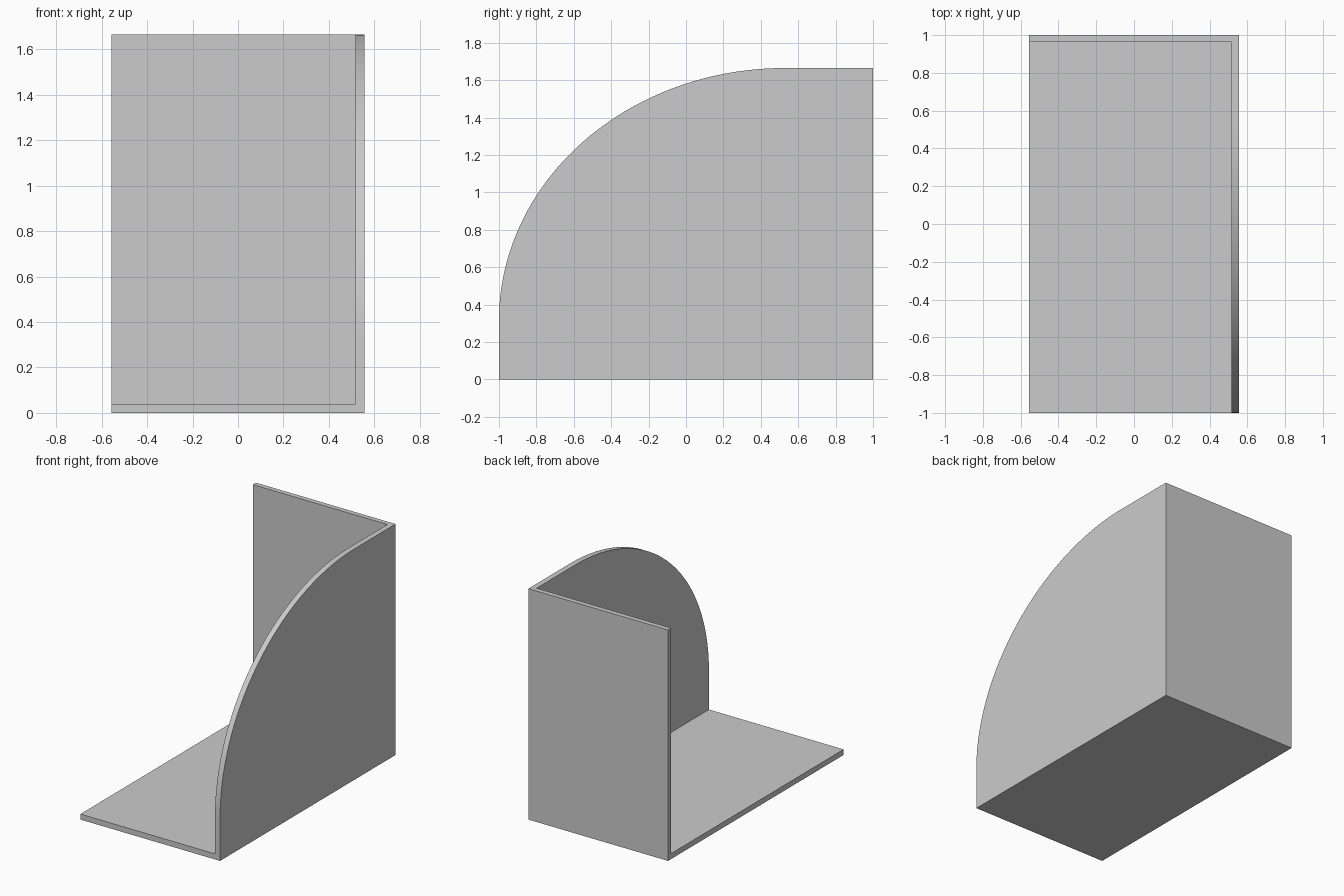
import bpy
import bmesh
from math import sin, cos, pi, radians

cube = bpy.data.objects.get("Cube")
if cube:
    bpy.data.objects.remove(cube, do_unlink=True)

HALF_W, DEPTH, HEIGHT = 0.557, 1.0, 1.665   # half width, half depth, full height
WALL = 0.04                                 # panel thickness
ARC_Y, ARC_Z = 1.53, 1.35                   # radii of the rounded front edge
STEPS = 48

grey = bpy.data.materials.new("plain grey")
grey.use_nodes = True
colour = (0.6, 0.6, 0.6, 1)
grey.diffuse_color = colour
grey.node_tree.nodes["Principled BSDF"].inputs["Base Color"].default_value = colour


def extrude_profile(name, points, x0, x1):
    """Extrude a closed (y, z) outline along x."""
    bm = bmesh.new()
    face = bm.faces.new([bm.verts.new((x0, y, z)) for y, z in points])
    result = bmesh.ops.extrude_face_region(bm, geom=[face])
    moved = [v for v in result["geom"] if isinstance(v, bmesh.types.BMVert)]
    bmesh.ops.translate(bm, verts=moved, vec=(x1 - x0, 0, 0))
    bmesh.ops.recalc_face_normals(bm, faces=bm.faces)
    mesh = bpy.data.meshes.new(name)
    bm.to_mesh(mesh)
    bm.free()
    obj = bpy.data.objects.new(name, mesh)
    mesh.materials.append(grey)
    bpy.context.collection.objects.link(obj)
    return obj


# Side outline: square at the back, rounded at the upper front
outline = [(DEPTH, HEIGHT), (DEPTH, 0), (-DEPTH, 0)]
for i in range(STEPS + 1):
    a = pi / 2 * i / STEPS
    outline.append((-DEPTH + ARC_Y * (1 - cos(a)), HEIGHT - ARC_Z * (1 - sin(a))))
bracket = extrude_profile("corner_bracket", outline, -HALF_W, HALF_W)

# Hollow out the block, leaving the floor, back wall and left side wall
y_in = DEPTH - WALL * 0.9
hollow = [(-2, WALL), (y_in, WALL), (y_in, 3), (-2, 3)]
cutter = extrude_profile("hollow_cutter", hollow, -2, HALF_W - WALL)
cutter.hide_render = True

cut = bracket.modifiers.new("hollow", "BOOLEAN")
cut.operation = "DIFFERENCE"
cut.solver = "EXACT"
cut.object = cutter

bpy.ops.object.select_all(action="DESELECT")
bracket.select_set(True)
bpy.context.view_layer.objects.active = bracket
bpy.ops.object.modifier_apply(modifier=cut.name)
bpy.data.objects.remove(cutter, do_unlink=True)

# Smooth only the curved rim
bpy.ops.object.shade_smooth_by_angle(angle=radians(30))
